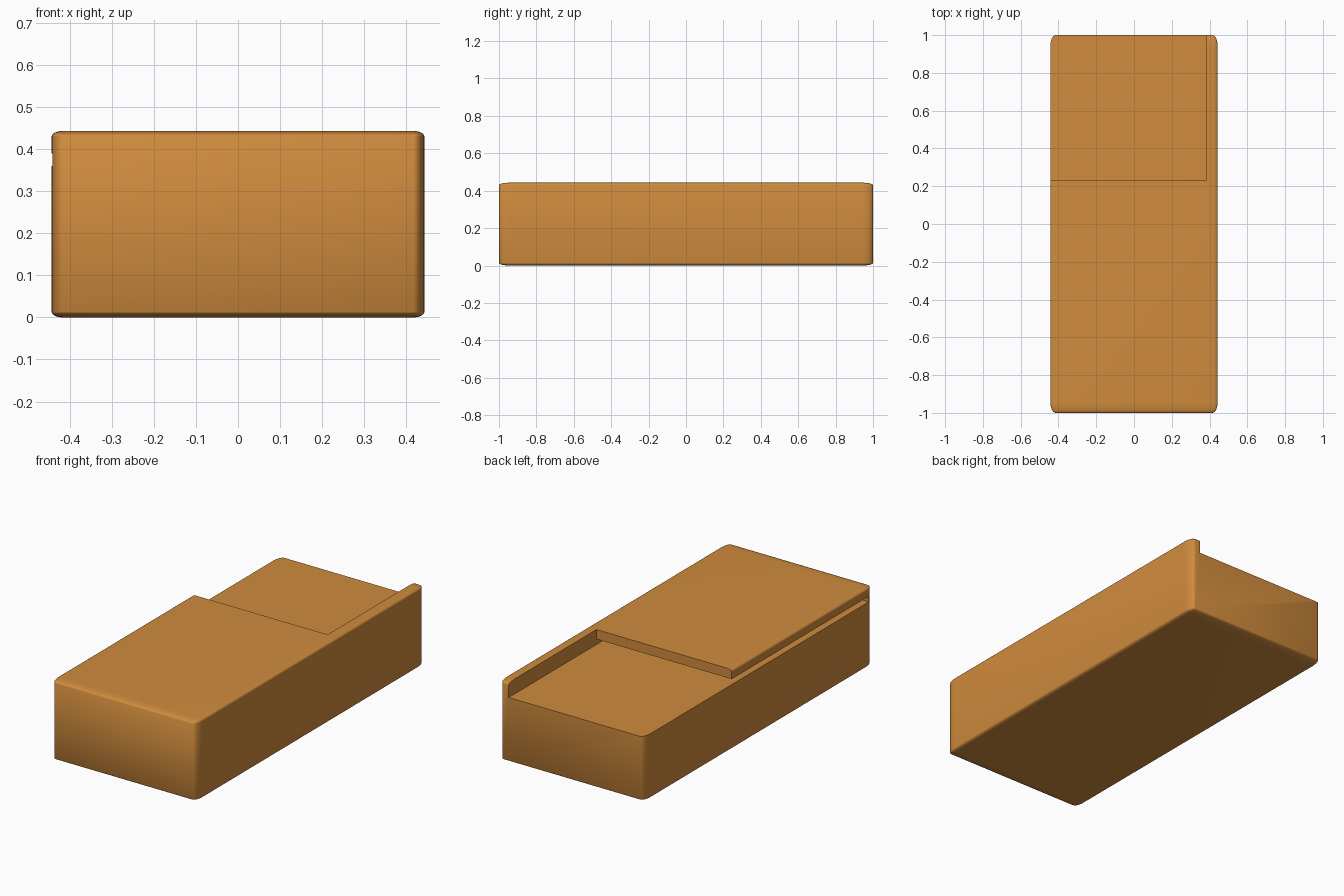
import bpy, bmesh
from mathutils import Vector

if "Cube" in bpy.data.objects:
    bpy.data.objects.remove(bpy.data.objects["Cube"])

orange = bpy.data.materials.new("warm orange")
orange.diffuse_color = (0.63, 0.26, 0.047, 1)
orange.use_nodes = True
orange.node_tree.nodes["Principled BSDF"].inputs["Base Color"].default_value = orange.diffuse_color


def box(name, lo, hi, bevel=0.0):
    """Box between two corners; the bevel stretches with the box proportions."""
    lo, hi = Vector(lo), Vector(hi)
    bm = bmesh.new()
    bmesh.ops.create_cube(bm, size=2)
    if bevel:
        bmesh.ops.bevel(bm, geom=bm.edges[:], offset=bevel, segments=6,
                        profile=0.5, affect='EDGES', clamp_overlap=True)
    bmesh.ops.scale(bm, vec=(hi - lo) / 2, verts=bm.verts)
    bmesh.ops.translate(bm, vec=(lo + hi) / 2, verts=bm.verts)
    mesh = bpy.data.meshes.new(name)
    bm.to_mesh(mesh)
    bm.free()
    mesh.materials.append(orange)
    obj = bpy.data.objects.new(name, mesh)
    bpy.context.collection.objects.link(obj)
    return obj


# Rounded block
body = box("case_body", (-0.443, -1, 0), (0.443, 1, 0.443), 0.06)

# Thin slot under the lid, then the open recess behind the lid
cutters = [
    box("slot_cutter", (-0.6, -0.965, 0.36), (0.385, 1.2, 0.39)),
    box("recess_cutter", (-0.6, 0.233, 0.36), (0.385, 1.2, 0.6)),
]
for cutter in cutters:
    mod = body.modifiers.new(cutter.name, 'BOOLEAN')
    mod.operation = 'DIFFERENCE'
    mod.solver = 'EXACT'
    mod.object = cutter
    cutter.hide_render = True

# Apply the cuts and drop the helpers
bpy.context.view_layer.objects.active = body
body.select_set(True)
for mod in list(body.modifiers):
    bpy.ops.object.modifier_apply(modifier=mod.name)
for cutter in cutters:
    bpy.data.objects.remove(cutter)

# Soft rounded edges, crisp cut edges
bpy.ops.object.select_all(action='DESELECT')
body.select_set(True)
bpy.ops.object.shade_smooth_by_angle(angle=0.6)
